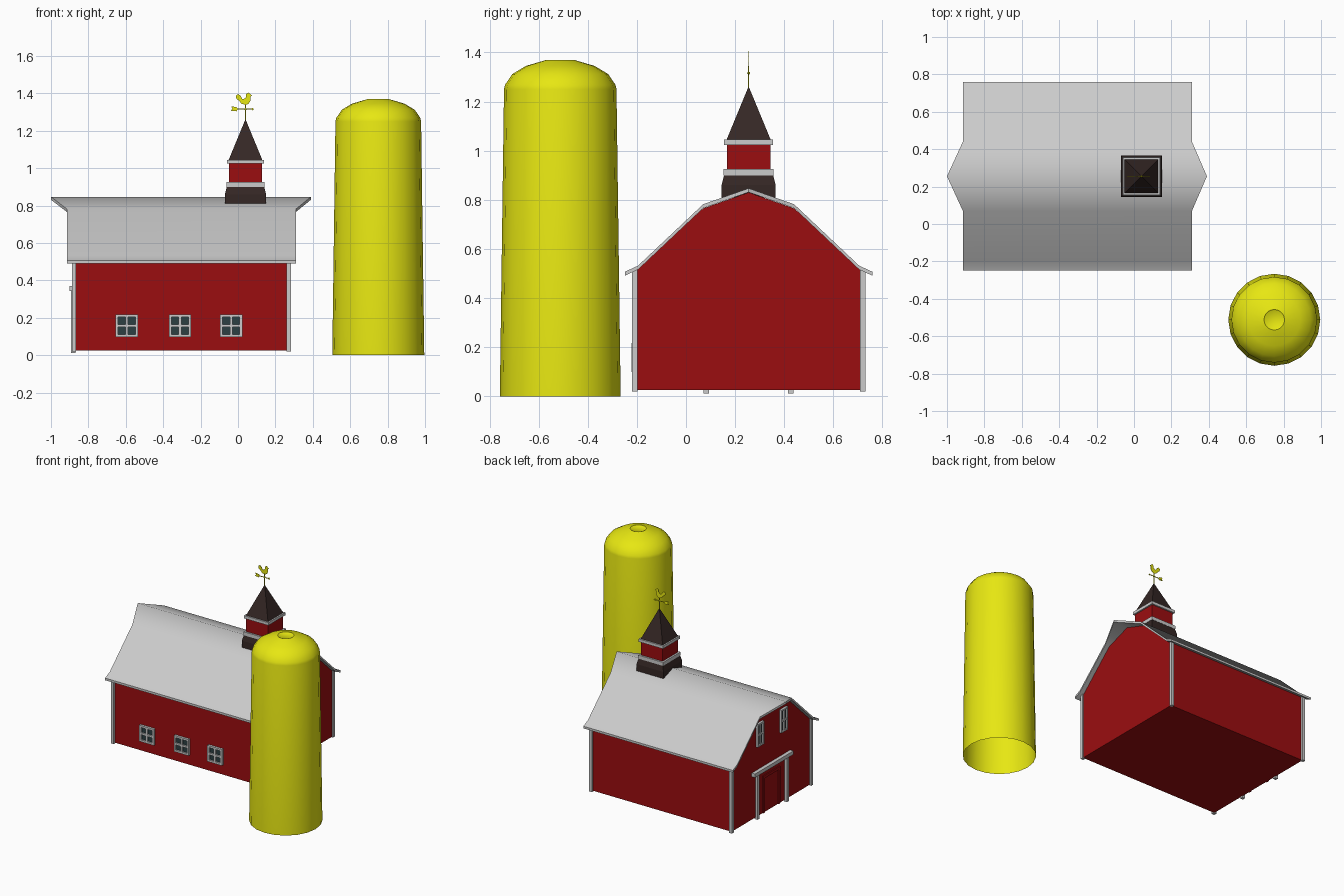
import bpy, bmesh, math
from mathutils import Vector

if "Cube" in bpy.data.objects:
    bpy.data.objects.remove(bpy.data.objects["Cube"])


def material(name, rgb):
    m = bpy.data.materials.new(name)
    m.diffuse_color = (*rgb, 1)
    m.use_nodes = True
    m.node_tree.nodes["Principled BSDF"].inputs["Base Color"].default_value = m.diffuse_color
    return m


RED = material("barn red", (0.33, 0.004, 0.005))
YELLOW = material("yellow", (0.8, 0.8, 0.006))
BROWN = material("dark brown", (0.035, 0.02, 0.018))
GLASS = material("dark glass", (0.025, 0.05, 0.055))
CY = 0.255          # ridge line of the barn
TX = 0.04           # centre of the cupola


def finish(name, bm, mat=None, smooth=None, normals=True):
    if normals:
        bmesh.ops.recalc_face_normals(bm, faces=bm.faces)
    me = bpy.data.meshes.new(name)
    bm.to_mesh(me)
    bm.free()
    ob = bpy.data.objects.new(name, me)
    bpy.context.collection.objects.link(ob)
    if mat:
        me.materials.append(mat)
    if smooth:
        bpy.ops.object.select_all(action='DESELECT')
        ob.select_set(True)
        bpy.context.view_layer.objects.active = ob
        bpy.ops.object.shade_smooth_by_angle(angle=math.radians(smooth))
    return ob


def add_box(bm, lo, hi):
    lo, hi = Vector(lo), Vector(hi)
    for v in bmesh.ops.create_cube(bm, size=1)['verts']:
        v.co = (lo + hi) / 2 + v.co * (hi - lo)


def boxes(name, items, mat=None):
    bm = bmesh.new()
    for lo, hi in items:
        add_box(bm, lo, hi)
    return finish(name, bm, mat)


def prism(name, pts, vec, mat):
    bm = bmesh.new()
    f = bm.faces.new([bm.verts.new(p) for p in pts])
    r = bmesh.ops.extrude_face_region(bm, geom=[f])
    bmesh.ops.translate(bm, vec=vec, verts=[g for g in r['geom'] if isinstance(g, bmesh.types.BMVert)])
    return finish(name, bm, mat)


def square_stack(name, profile, mat=None):
    # square rings (half width, height) on the cupola axis
    bm = bmesh.new()
    rings = [[bm.verts.new((TX + sx * h, CY + sy * h, z))
              for sx, sy in ((-1, -1), (1, -1), (1, 1), (-1, 1))] for h, z in profile]
    for a, b in zip(rings, rings[1:]):
        for i in range(4):
            j = (i + 1) % 4
            bm.faces.new((a[i], a[j], b[j], b[i]))
    bm.faces.new(rings[0])
    bm.faces.new(rings[-1])
    bmesh.ops.remove_doubles(bm, verts=bm.verts, dist=1e-5)
    return finish(name, bm, mat)


# Barn body with gambrel gables
half = [(0.46, 0.025), (0.46, 0.515), (0.185, 0.765)]
outline = [(-d, z) for d, z in half] + [(0, 0.83)] + [(d, z) for d, z in reversed(half)]
prism("barn_body", [(-0.875, CY + d, z) for d, z in outline], (1.15, 0, 0), RED)

# Roof: (offset from ridge, height, left end, right end), flared out at the ridge
side = [(0.504, 0.507, -0.915, 0.31), (0.45, 0.532, -0.915, 0.31), (0.185, 0.782, -0.915, 0.31)]
prof = [(-d, z, a, b) for d, z, a, b in side] + [(0, 0.847, -1, 0.39)] + side[::-1]
bm = bmesh.new()
rows = []
for d, z, a, b in prof:
    y = CY + d
    rows.append([bm.verts.new(p) for p in ((a, y, z), (b, y, z), (b, y, z - 0.016), (a, y, z - 0.016))])
for p, q in zip(rows, rows[1:]):
    for i in range(4):
        j = (i + 1) % 4
        bm.faces.new((p[i], p[j], q[j], q[i]))
bm.faces.new(rows[0])
bm.faces.new(rows[-1])
finish("barn_roof", bm, smooth=45)

# Corner posts
boxes("corner_posts", [((x, y, 0.02), (x + 0.023, y + 0.022, 0.515))
                       for x in (-0.888, 0.26) for y in (-0.22, 0.708)])


# Windows: frame with cross bars over a dark pane
def window(name, place, w, h, bar):
    def local(u0, v0, u1, v1, depth):
        return place(u0, v0, 0), place(u1, v1, depth)
    bars = [(-w, -h, -w + bar, h), (w - bar, -h, w, h), (-w + bar, h - bar, w - bar, h),
            (-w + bar, -h, w - bar, -h + bar), (-bar / 2, -h + bar, bar / 2, h - bar),
            (-w + bar, -bar / 2, w - bar, bar / 2)]
    for part, rects, depth, mat in (("frame", bars, 0.019, None),
                                    ("pane", [(-w + .003, -h + .003, w - .003, h - .003)], 0.008, GLASS)):
        items = []
        for r in rects:
            a, b = local(*r, depth)
            items.append(([min(p) for p in zip(a, b)], [max(p) for p in zip(a, b)]))
        boxes(f"{name}_{part}", items, mat)


for i, x in enumerate((-0.595, -0.31, -0.037)):
    window(f"side_window_{i + 1}", lambda u, v, d, x=x: (x + u, -0.203 - d, 0.158 + v), 0.06, 0.06, 0.014)
for i, y in enumerate((CY - 0.14, CY + 0.14)):
    window(f"gable_window_{i + 1}", lambda u, v, d, y=y: (-0.873 - d, y + u, 0.63 + v), 0.038, 0.085, 0.011)

# Barn door surround and inner door on the left gable
boxes("door_surround", [((-0.893, CY + s * 0.172 - 0.011, 0.012), (-0.87, CY + s * 0.172 + 0.011, 0.345))
                        for s in (-1, 1)] + [((-0.902, CY - 0.225, 0.343), (-0.87, CY + 0.225, 0.37))])
boxes("inner_door", [((-0.883, CY + s * 0.09 - 0.01, 0.026), (-0.874, CY + s * 0.09 + 0.01, 0.28))
                     for s in (-1, 1)] + [((-0.883, CY - 0.1, 0.28), (-0.874, CY + 0.1, 0.3))], RED)

# Cupola
square_stack("cupola_base", [(0.11, 0.81), (0.11, 0.86), (0.1, 0.9)], BROWN)
square_stack("cupola_lower_trim", [(0.102, 0.899), (0.102, 0.925)])
square_stack("cupola_body", [(0.089, 0.92), (0.089, 1.03)], RED)
square_stack("cupola_upper_trim", [(0.1, 1.024), (0.1, 1.045)])
square_stack("cupola_spire", [(0.09, 1.044), (0, 1.262)], BROWN)

# Weather vane: rod, ball, arrow and rooster
boxes("vane_rod", [((TX - .002, CY - .002, 1.25), (TX + .002, CY + .002, 1.345)),
                   ((-0.02, CY - .002, 1.314), (0.075, CY + .002, 1.318))], YELLOW)
bm = bmesh.new()
bmesh.ops.create_icosphere(bm, subdivisions=2, radius=0.006)
bmesh.ops.translate(bm, vec=(TX, CY, 1.316), verts=bm.verts)
finish("vane_ball", bm, YELLOW, 60)


def plate(name, pts):
    prism(name, [(x, CY - 0.0015, z) for x, z in pts], (0, 0.003, 0), YELLOW)


plate("vane_tail", [(0, 1.316), (-0.008, 1.304), (-0.038, 1.307), (-0.03, 1.318), (-0.036, 1.331), (-0.008, 1.326)])
plate("vane_tip", [(0.086, 1.316), (0.073, 1.325), (0.076, 1.316), (0.073, 1.307)])
plate("vane_rooster", [(0.035, 1.34), (0.018, 1.345), (0.008, 1.358), (-0.009, 1.372), (-0.012, 1.388),
                       (0.002, 1.396), (0.014, 1.386), (0.022, 1.37), (0.032, 1.37), (0.044, 1.38),
                       (0.044, 1.396), (0.055, 1.405), (0.064, 1.397), (0.075, 1.388), (0.066, 1.382),
                       (0.068, 1.362), (0.056, 1.345), (0.047, 1.34)])

# Silo: open-bottomed shell with a slightly dimpled dome
N = 20
bm = bmesh.new()
rings = []
for r, z in [(0.246, 0), (0.229, 1.25), (0.225, 1.268), (0.195, 1.312), (0.14, 1.345), (0.055, 1.37), (0.05, 1.366)]:
    rings.append([bm.verts.new((0.75 + r * math.cos(math.tau * (i + 0.0) / N),
                                -0.512 + r * math.sin(math.tau * i / N), z)) for i in range(N)])
for a, b in zip(rings, rings[1:]):
    for i in range(N):
        j = (i + 1) % N
        bm.faces.new((a[i], a[j], b[j], b[i]))
bm.faces.new(rings[-1])
finish("silo", bm, YELLOW, 50, normals=False)
